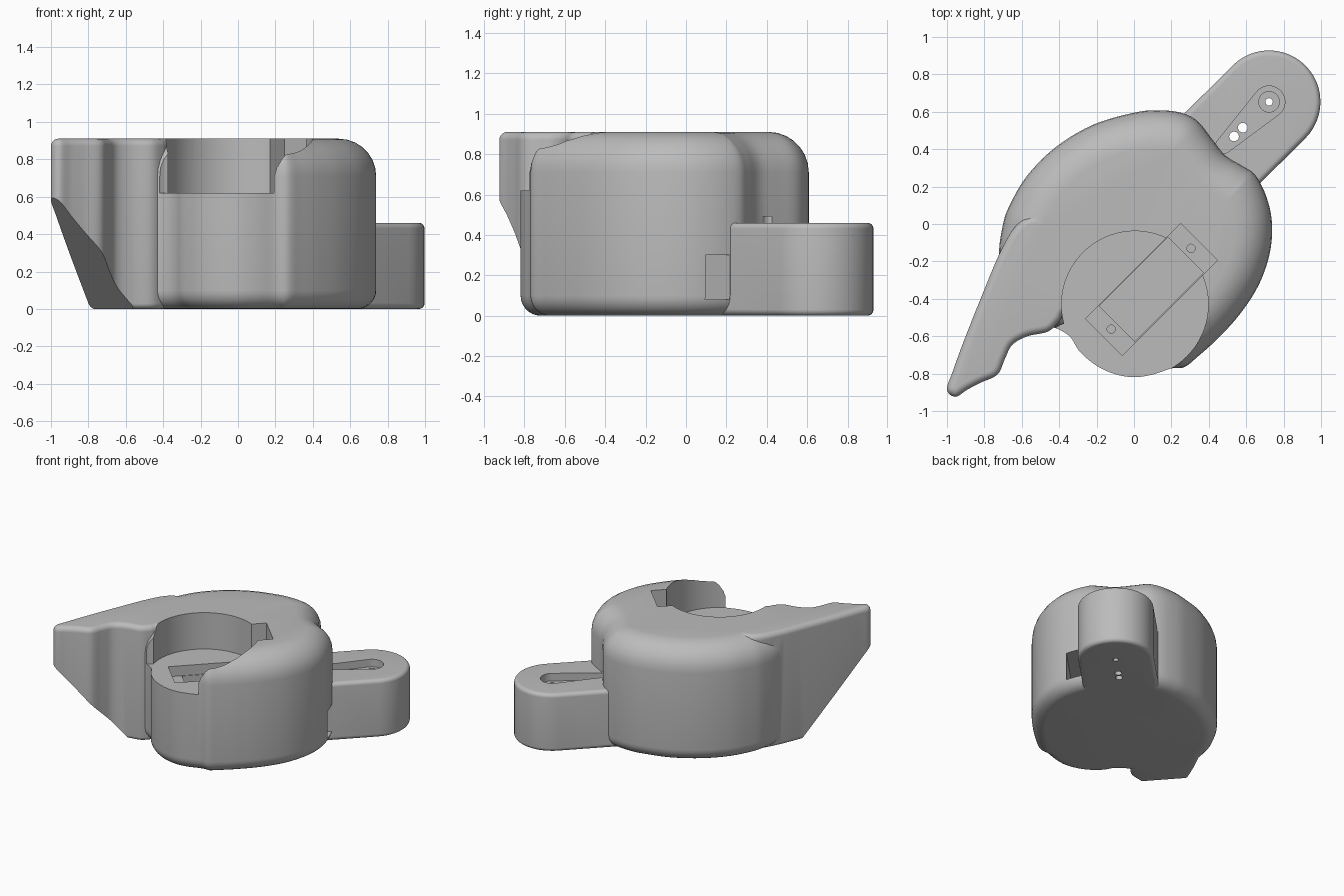
import bpy
import bmesh
from math import sin, cos, pi, sqrt, atan2, acos
from mathutils import Vector

default = bpy.data.objects.get("Cube")
if default:
    bpy.data.objects.remove(default, do_unlink=True)

grey = bpy.data.materials.new("plain grey")
grey.use_nodes = True
grey.diffuse_color = (0.5, 0.5, 0.5, 1)
grey.node_tree.nodes["Principled BSDF"].inputs["Base Color"].default_value = (0.5, 0.5, 0.5, 1)


def spline(points, steps=5):
    """Closed smooth outline through a few points."""
    pts = [Vector(p) for p in points]
    n, out = len(pts), []
    for i in range(n):
        a, b, c, d = (pts[(i + k) % n] for k in (-1, 0, 1, 2))
        for s in range(steps):
            t = s / steps
            out.append(b + (c - a) * t / 2 + (2 * a - 5 * b + 4 * c - d) * t * t / 2
                       + (3 * b - a - 3 * c + d) * t ** 3 / 2)
    return out


def circle(centre, radius, sides=64):
    c = Vector(centre)
    return [c + radius * Vector((cos(2 * pi * i / sides), sin(2 * pi * i / sides)))
            for i in range(sides)]


def capsule(start, r0, end, r1, steps=24):
    """Two round ends joined by straight tangents."""
    a, b = Vector(start), Vector(end)
    d = b - a
    heading, half = atan2(d.y, d.x), acos((r0 - r1) / d.length)
    out = []
    for c, r, lo, hi in ((b, r1, -half, half), (a, r0, half, 2 * pi - half)):
        for i in range(steps + 1):
            ang = heading + lo + (hi - lo) * i / steps
            out.append(c + r * Vector((cos(ang), sin(ang))))
    return out


def diagonal_box(u0, u1, v0, v1):
    """Rectangle turned by an eighth of a circle."""
    return [Vector((u - v, u + v)) / sqrt(2)
            for u, v in ((u0, v0), (u1, v0), (u1, v1), (u0, v1))]


def inset(ring, r):
    """Move an outline inwards, bridging places that would cross over."""
    if r < 1e-6:
        return list(ring)
    n, moved, good = len(ring), [], []
    for i, p in enumerate(ring):
        t = (ring[(i + 1) % n] - ring[i - 1]).normalized()
        q = p + r * Vector((-t.y, t.x))
        moved.append(q)
        good.append(min((q - o).length for o in ring) > r - 0.002)
    for i in range(n):
        if not good[i]:
            lo = next(k for k in range(1, n) if good[i - k])
            hi = next(k for k in range(1, n) if good[(i + k) % n])
            moved[i] = moved[i - lo].lerp(moved[(i + hi) % n], lo / (lo + hi))
    return moved


def slab(name, ring, z0, z1, low=0.0, high=0.0, steps=7, cut=None):
    """Extruded outline with rounded lower and upper rims."""
    n = len(ring)
    if sum(ring[i - 1].cross(ring[i]) for i in range(n)) < 0:
        ring = ring[::-1]
    levels = []
    for r, z, sign in ((low, z0, 1), (high, z1, -1)):
        part = [(0.0, z)]
        if r:
            part = [(r * (1 - sin(pi / 2 * i / steps)),
                     z + sign * r * (1 - cos(pi / 2 * i / steps))) for i in range(steps + 1)]
        levels += part if sign > 0 else part[::-1]
    bm = bmesh.new()
    rows = [[bm.verts.new((p.x, p.y, z)) for p in inset(ring, r)] for r, z in levels]
    for lower, upper in zip(rows, rows[1:]):
        for i in range(n):
            bm.faces.new((lower[i - 1], lower[i], upper[i], upper[i - 1]))
    bm.faces.new(rows[0][::-1])
    bm.faces.new(rows[-1])
    if cut:
        res = bmesh.ops.bisect_plane(bm, geom=bm.verts[:] + bm.edges[:] + bm.faces[:],
                                     plane_co=cut[0], plane_no=cut[1], clear_outer=True)
        edges = [e for e in res["geom_cut"] if isinstance(e, bmesh.types.BMEdge)]
        bmesh.ops.holes_fill(bm, edges=edges, sides=0)
    bmesh.ops.recalc_face_normals(bm, faces=bm.faces[:])
    mesh = bpy.data.meshes.new(name)
    bm.to_mesh(mesh)
    bm.free()
    mesh.materials.append(grey)
    obj = bpy.data.objects.new(name, mesh)
    bpy.context.collection.objects.link(obj)
    return obj


def combine(target, tool, operation):
    mod = target.modifiers.new(tool.name, "BOOLEAN")
    mod.operation, mod.object, mod.solver = operation, tool, "EXACT"
    mod.use_self = operation == "UNION"
    mod.use_hole_tolerant = True
    bpy.ops.object.select_all(action="DESELECT")
    bpy.context.view_layer.objects.active = target
    target.select_set(True)
    bpy.ops.object.modifier_apply(modifier=mod.name)
    bpy.data.objects.remove(tool, do_unlink=True)


# Main shell: a heart-like outline with a drum-shaped front and a broad round upper rim
TOP, FLOOR, HUB, TIP = 0.91, 0.62, (.005, -.43), (.722, .653)
shell = spline([
    (-.72, -.18), (-.7, 0), (-.66, .11), (-.57, .26), (-.42, .41), (-.22, .53), (0, .595),
    (.13, .608), (.25, .595), (.34, .55), (.42, .45), (.49, .365), (.58, .31), (.65, .26),
    (.71, .14), (.738, 0), (.725, -.16), (.665, -.33), (.56, -.49), (.44, -.62), (.34, -.71),
    (.27, -.765), (.2, -.772), (.1, -.805), (0, -.819), (-.1, -.803), (-.2, -.758),
    (-.29, -.682), (-.34, -.605), (-.41, -.56), (-.48, -.54), (-.57, -.47), (-.66, -.35)])
body = slab("body", shell, 0, TOP, .1, .2)

# Tail: wavy inner side, underside sliced at a slope
tail = spline([
    (-.72, -.16), (-.64, -.02), (-.55, .04), (-.45, .02), (-.2, -.1), (-.18, -.4),
    (-.36, -.47), (-.4, -.52), (-.46, -.575), (-.57, -.6), (-.65, -.645), (-.69, -.72),
    (-.73, -.805), (-.82, -.848), (-.89, -.885), (-.955, -.924), (-1, -.885),
    (-.97, -.79), (-.9, -.6), (-.8, -.35)])
slope = Vector((-.82, -.73, -1))
combine(body, slab("tail", tail, 0, TOP, .03, .04,
                   cut=(Vector((-.54, -.6, 0)), slope)), "UNION")
combine(body, slab("arm", capsule((.37, .303), .275, TIP, .275), 0, .46, .03, .03), "UNION")

# Round pocket, stepped slot, side channel, then the arm recess and holes
cutters = [
    ("round_pocket", circle(HUB, .392, 96), FLOOR, 1.2),
    ("pocket_corner", circle((-.345, -.645), .115, 40), FLOOR, 1.1),
    ("slot_ledge", diagonal_box(-.542, .178, -.452, -.174), .54, 1.3),
    ("slot_well", diagonal_box(-.442, .078, -.447, -.179), .06, .58),
    ("side_channel", diagonal_box(0, .9, -.443, -.325), .08, .3),
    ("arm_recess", capsule((.48, .42), .042, TIP, .085), .4, .49),
    ("arm_socket", circle(TIP, .055, 32), .25, .45),
    ("arm_pin_hole", circle(TIP, .02, 16), -.1, .3),
]
cutters += [("ledge_hole", circle(c, .022, 20), .35, .56) for c in ((.305, -.13), (-.122, -.562))]
cutters += [("arm_hole", circle(c, .026, 20), -.1, .6) for c in ((.535, .468), (.582, .515))]
for name, ring, z0, z1 in cutters:
    tool = slab(name, ring, z0, z1)
    tool.hide_render = True
    combine(body, tool, "DIFFERENCE")

bpy.ops.object.select_all(action="DESELECT")
body.select_set(True)
bpy.context.view_layer.objects.active = body
bpy.ops.object.shade_smooth_by_angle(angle=pi / 6)
